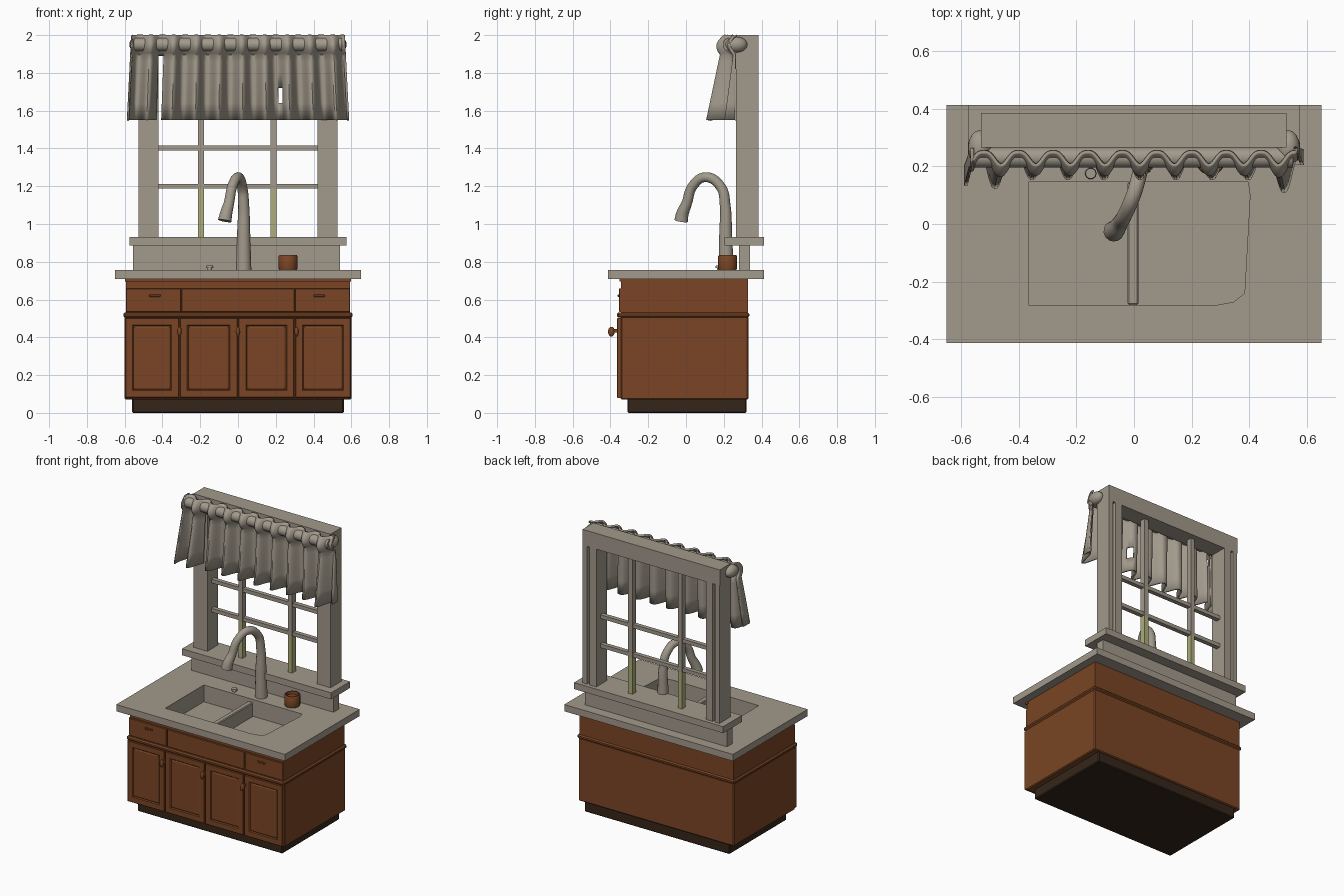
import bpy, bmesh, math
from mathutils import Vector

if "Cube" in bpy.data.objects:
    bpy.data.objects.remove(bpy.data.objects["Cube"])


def mat(name, rgb):
    m = bpy.data.materials.new(name)
    m.diffuse_color = (*rgb, 1)
    m.use_nodes = True
    m.node_tree.nodes["Principled BSDF"].inputs["Base Color"].default_value = m.diffuse_color
    return m


GREY = mat("warm_grey", (0.36, 0.32, 0.26))
WOOD = mat("brown_wood", (0.195, 0.06, 0.018))
DARK = mat("dark_base", (0.035, 0.019, 0.010))
PALE = mat("pale_green", (0.42, 0.42, 0.20))


def finish(bm, name, material, smooth=False):
    bmesh.ops.recalc_face_normals(bm, faces=bm.faces)
    me = bpy.data.meshes.new(name)
    bm.to_mesh(me)
    bm.free()
    me.materials.append(material)
    ob = bpy.data.objects.new(name, me)
    bpy.context.collection.objects.link(ob)
    if smooth:
        select(ob)
        bpy.ops.object.shade_smooth_by_angle(angle=math.radians(40))
    return ob


def select(ob):
    bpy.ops.object.select_all(action='DESELECT')
    ob.select_set(True)
    bpy.context.view_layer.objects.active = ob


def box_bm(x, y, z):
    bm = bmesh.new()
    bmesh.ops.create_cube(bm, size=1)
    for v in bm.verts:
        for i, (a, b) in enumerate((x, y, z)):
            v.co[i] = a if v.co[i] < 0 else b
    return bm


def box(name, x, y, z, material=GREY, bevel=0):
    bm = box_bm(x, y, z)
    if bevel:
        bmesh.ops.bevel(bm, geom=bm.edges[:], offset=bevel, segments=1, affect='EDGES')
    return finish(bm, name, material)


def panel(name, x, z, y, steps):
    """Front slab whose front face is inset in (thickness, depth) steps."""
    bm = box_bm(x, y, z)
    bm.normal_update()
    front = min(bm.faces, key=lambda f: f.calc_center_median().y)
    for thick, depth in steps:
        bmesh.ops.inset_region(bm, faces=[front], thickness=thick, depth=depth)
    return finish(bm, name, WOOD)


def ball(name, loc, size, material):
    bm = bmesh.new()
    bmesh.ops.create_uvsphere(bm, u_segments=16, v_segments=10, radius=1)
    for v in bm.verts:
        v.co = Vector(c * s for c, s in zip(v.co, size)) + Vector(loc)
    return finish(bm, name, material, True)


def lathe(name, loc, profile, material, n=20):
    bm = bmesh.new()
    rings = [[bm.verts.new((loc[0] + r * math.cos(2 * math.pi * i / n),
                            loc[1] + r * math.sin(2 * math.pi * i / n), z))
              for i in range(n)] for r, z in profile]
    for a, b in zip(rings, rings[1:]):
        for i in range(n):
            bm.faces.new((a[i], a[(i + 1) % n], b[(i + 1) % n], b[i]))
    bm.faces.new(rings[0])
    bm.faces.new(rings[-1])
    return finish(bm, name, material, True)


# Cabinet carcass
box("toe_kick", (-0.56, 0.56), (-0.31, 0.32), (0, 0.08), DARK, 0.006)
box("cabinet_lower", (-0.6, 0.6), (-0.346, 0.33), (0.07, 0.51), WOOD, 0.006)
box("cabinet_ledge", (-0.607, 0.607), (-0.366, 0.335), (0.505, 0.532), WOOD, 0.008)
upper = box("cabinet_upper", (-0.594, 0.594), (-0.343, 0.327), (0.53, 0.71), WOOD)
box("cabinet_top_rail", (-0.599, 0.599), (-0.352, -0.33), (0.695, 0.71), WOOD)

# Countertop and sink bowl cut through it
top = box("countertop", (-0.65, 0.65), (-0.412, 0.412), (0.71, 0.757))
outline = [(-0.365, 0.145), (0.395, 0.145), (0.402, 0.1), (0.383, -0.24),
           (0.345, -0.27), (0.29, -0.28), (-0.365, -0.28)]
bm = bmesh.new()
face = bm.faces.new([bm.verts.new((x, y, 0.64)) for x, y in outline])
ext = bmesh.ops.extrude_face_region(bm, geom=[face])
bmesh.ops.translate(bm, vec=(0, 0, 0.2),
                    verts=[g for g in ext["geom"] if isinstance(g, bmesh.types.BMVert)])
cutter = finish(bm, "sink_cutter", GREY)
for ob in (top, upper):
    mod = ob.modifiers.new("sink_hole", 'BOOLEAN')
    mod.operation, mod.solver, mod.object = 'DIFFERENCE', 'EXACT', cutter
    select(ob)
    bpy.ops.object.modifier_apply(modifier=mod.name)
bpy.data.objects.remove(cutter)
if len(upper.data.materials) < 2:
    upper.data.materials.append(GREY)
upper.data.materials[1] = GREY
for p in upper.data.polygons:
    c = p.center
    p.material_index = int(c.z > 0.63 and abs(c.x) < 0.45 and -0.29 < c.y < 0.16)
box("sink_divider", (-0.022, 0.015), (-0.28, 0.145), (0.635, 0.738), GREY, 0.005)

# Doors, drawers and knobs
xs = (-0.6, -0.31, 0, 0.3, 0.6)
for i in range(4):
    panel(f"door_{i + 1}", (xs[i] + 0.003, xs[i + 1] - 0.003), (0.08, 0.503), (-0.362, -0.34),
          [(0.004, 0.002), (0.05, 0), (0.008, -0.006), (0.012, 0.004)])
for i, (a, b) in enumerate(((-0.594, -0.302), (-0.298, 0.298), (0.302, 0.594))):
    panel(f"drawer_{i + 1}", (a, b), (0.535, 0.658), (-0.353, -0.34), [(0.004, 0.002)])
for x in (-0.44, 0.43):
    box("drawer_pull", (x - 0.03, x + 0.03), (-0.362, -0.35), (0.614, 0.627), WOOD, 0.003)
for x in (-0.31, 0, 0.31):
    box("knob_neck", (x - 0.006, x + 0.006), (-0.39, -0.355), (0.425, 0.445), WOOD)
    ball("door_knob", (x, -0.395, 0.43), (0.012, 0.018, 0.026), WOOD)

# Window frame
box("window_apron", (-0.555, 0.54), (0.28, 0.34), (0.755, 0.89))
box("window_sill", (-0.575, 0.575), (0.205, 0.412), (0.885, 0.93))
box("window_header", (-0.53, 0.528), (0.265, 0.385), (1.89, 2.0))
for s, side in ((-1, "left"), (1, "right")):
    span = lambda a, b: sorted((s * a, s * b))
    box(f"{side}_jamb", span(0.422, 0.528), (0.265, 0.345), (0.93, 1.89))
    box(f"{side}_jamb_inner_strip", span(0.422, 0.475), (0.345, 0.385), (0.93, 1.89))
    box(f"{side}_jamb_outer_strip", span(0.495, 0.528), (0.345, 0.385), (0.93, 1.89))

# Glazing bars, pale at the bottom
for x in (-0.195, 0.188):
    box("upright_bar_lower", (x - 0.016, x + 0.016), (0.305, 0.345), (0.93, 1.185), PALE)
    box("upright_bar_upper", (x - 0.016, x + 0.016), (0.305, 0.345), (1.185, 1.89))
for z in (1.2, 1.403):
    box("cross_bar", (-0.43, 0.43), (0.31, 0.34), (z - 0.013, z + 0.013))

# Gathered curtain: pleated sheet flaring toward its hem
bm = bmesh.new()
rows = [2.0, 1.993, 1.98, 1.965, 1.95, 1.935, 1.92, 1.907, 1.897, 1.86, 1.8, 1.72, 1.64, 1.55]
N = 220
grid = []
for z in rows:
    t = (2 - z) / 0.45
    line = []
    for i in range(N + 1):
        s = -0.6 + 1.2 * i / N
        k = ((1 + math.cos(2 * math.pi * (s - 0.02) / 0.12)) / 2) ** 1.6
        edge = max(0, min(1, (abs(s) - 0.42) / 0.06))
        y = 0.252 - k * (0.045 + (0.05 + 0.045 * edge) * t) + max(0, abs(s) - 0.56)
        if z > 1.897:
            y -= 0.03 * math.sin(math.pi * (2 - z) / 0.103)
        x = max(-0.56, min(0.56, s)) * (1 + 0.04 * t)
        line.append(bm.verts.new((x, y, min(z, 1.997))))
    grid.append(line)
for j in range(len(rows) - 1):
    for i in range(N):
        s = -0.6 + 1.2 * (i + 0.5) / N
        if -0.418 < s < -0.385 and rows[j] < 1.9:      # open slit between pleats
            continue
        if 0.205 < s < 0.235 and 1.64 < rows[j] < 1.75:  # small gap
            continue
        bm.faces.new((grid[j][i], grid[j][i + 1], grid[j + 1][i + 1], grid[j + 1][i]))
curtain = finish(bm, "curtain", GREY, True)
sol = curtain.modifiers.new("cloth_thickness", 'SOLIDIFY')
sol.thickness, sol.offset = 0.012, 0

# Curtain rod and its end caps
rod = lathe("curtain_rod", (0, 0), [(0.035, -0.55), (0.035, 0.55)], GREY)
rod.rotation_euler = (0, math.pi / 2, 0)
rod.location = (0, 0.23, 1.95)
for s in (-1, 1):
    ball("rod_end", (s * 0.535, 0.265, 1.95), (0.04, 0.06, 0.042), GREY)

# Faucet: swept tube with varying radius
path = [(0.03, 0.213, 0.755, 1.4), (0.03, 0.21, 0.95, 1.2), (0.03, 0.207, 1.1, 1.0),
        (0.022, 0.185, 1.195, 0.92), (0.0, 0.105, 1.248, 0.9), (-0.03, 0.035, 1.2, 0.9),
        (-0.048, 0.004, 1.11, 0.95), (-0.064, -0.02, 1.05, 1.15), (-0.07, -0.025, 1.017, 1.25)]
cu = bpy.data.curves.new("faucet", 'CURVE')
cu.dimensions, cu.bevel_depth, cu.bevel_resolution, cu.use_fill_caps = '3D', 0.029, 5, True
cu.resolution_u = 6
sp = cu.splines.new('BEZIER')
sp.bezier_points.add(len(path) - 1)
for p, (x, y, z, r) in zip(sp.bezier_points, path):
    p.co, p.radius = (x, y, z), r
    p.handle_left_type = p.handle_right_type = 'AUTO'
cu.materials.append(GREY)
faucet = bpy.data.objects.new("faucet", cu)
bpy.context.collection.objects.link(faucet)
select(faucet)
bpy.ops.object.convert(target='MESH')
bpy.ops.object.shade_smooth_by_angle(angle=math.radians(40))

# Small items on the counter
lathe("soap_button", (-0.15, 0.175), [(0.012, 0.755), (0.012, 0.766), (0.02, 0.768), (0.018, 0.779)], GREY, 10)
lathe("cup", (0.265, 0.22), [(0.047, 0.755), (0.05, 0.765), (0.05, 0.83), (0.046, 0.835),
                             (0.04, 0.835), (0.038, 0.815)], WOOD)
